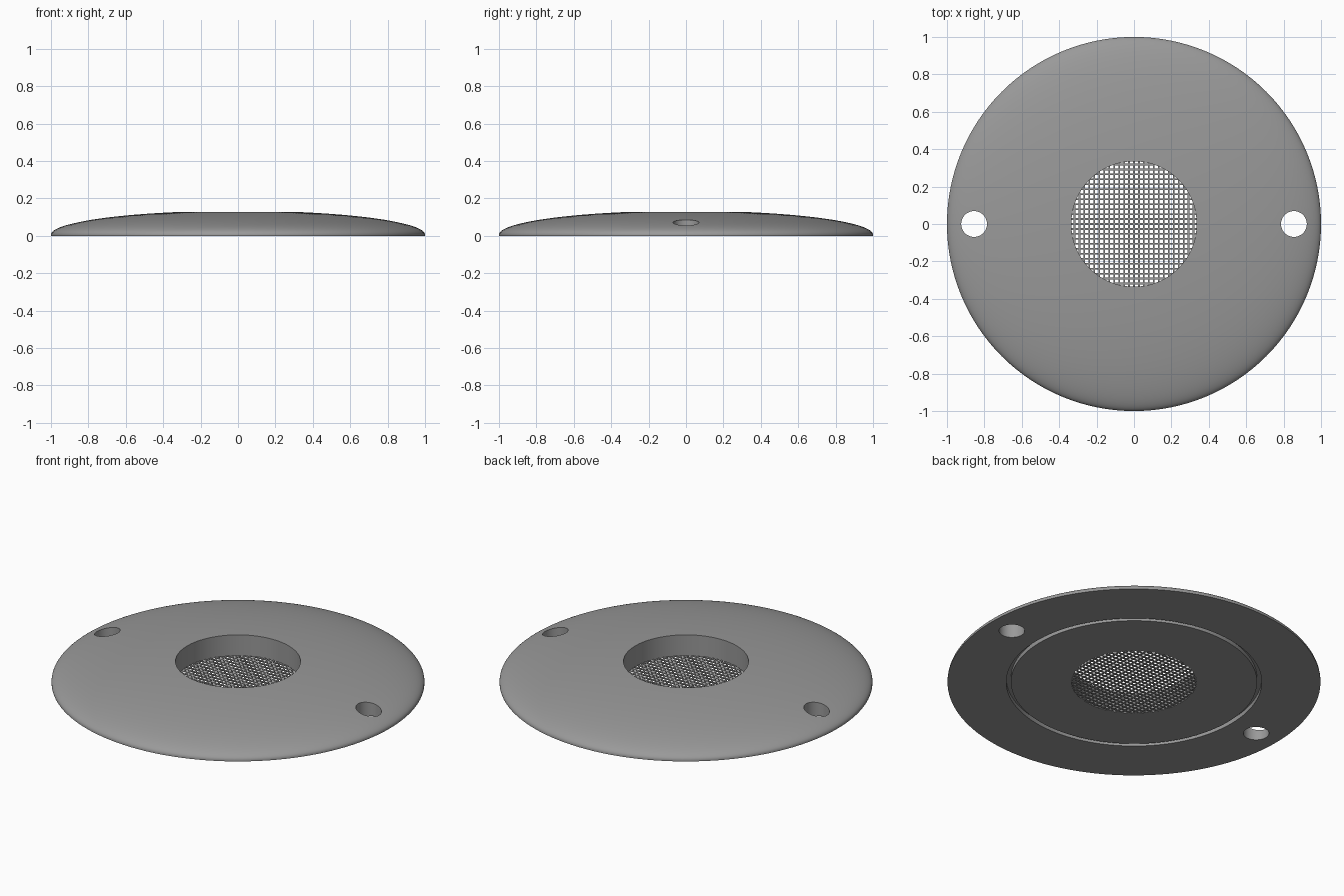
import bpy, bmesh, math

if "Cube" in bpy.data.objects:
    bpy.data.objects.remove(bpy.data.objects["Cube"])

SEG = 128
R_HOLE = 0.335      # central opening
RIM = 0.006         # thin vertical edge at the base
PITCH, BAR, MESH_H = 0.0265, 0.0085, 0.005

grey = bpy.data.materials.new("grey")
grey.diffuse_color = (0.32, 0.32, 0.32, 1)
grey.use_nodes = True
grey.node_tree.nodes["Principled BSDF"].inputs["Base Color"].default_value = grey.diffuse_color


def make_object(name, bm):
    bmesh.ops.recalc_face_normals(bm, faces=bm.faces)
    mesh = bpy.data.meshes.new(name)
    bm.to_mesh(mesh)
    bm.free()
    mesh.materials.append(grey)
    obj = bpy.data.objects.new(name, mesh)
    bpy.context.collection.objects.link(obj)
    return obj


def revolve(name, profile):
    """Spin a closed (radius, z) profile round the z axis."""
    bm = bmesh.new()
    rings = []
    for i in range(SEG):
        a = 2 * math.pi * i / SEG
        rings.append([bm.verts.new((r * math.cos(a), r * math.sin(a), z)) for r, z in profile])
    n = len(profile)
    for i in range(SEG):
        p, q = rings[i], rings[(i + 1) % SEG]
        for j in range(n):
            k = (j + 1) % n
            bm.faces.new((p[j], q[j], q[k], p[k]))
    return make_object(name, bm)


# Domed disc: elliptical top, open centre, ring groove underneath
t_end = math.acos(R_HOLE)
dome = [(math.cos(t_end * i / 24), RIM + 0.128 * math.sin(t_end * i / 24)) for i in range(25)]
groove = [(R_HOLE, 0), (0.66, 0), (0.66, 0.025), (0.685, 0.025), (0.685, 0), (1.0, 0)]
disc = revolve("domed_disc", groove + dome)

# Two screw holes
for side in (-1, 1):
    bm = bmesh.new()
    bmesh.ops.create_cone(bm, cap_ends=True, segments=48, radius1=0.069, radius2=0.069, depth=0.6)
    bmesh.ops.translate(bm, verts=bm.verts, vec=(side * 0.855, 0, 0))
    cutter = make_object("screw_hole_cutter", bm)
    cutter.hide_render = True
    cutter.hide_set(True)
    mod = disc.modifiers.new("screw_hole", 'BOOLEAN')
    mod.operation = 'DIFFERENCE'
    mod.solver = 'EXACT'
    mod.object = cutter

# Apply the cuts, then smooth the dome while keeping edges sharp
bpy.context.view_layer.objects.active = disc
disc.select_set(True)
for mod in list(disc.modifiers):
    bpy.ops.object.modifier_apply(modifier=mod.name)
bpy.ops.object.shade_smooth_by_angle(angle=math.radians(30))

# Square mesh across the bottom of the opening, bars trimmed to the circle
bm = bmesh.new()
count = int(R_HOLE / PITCH)
for axis in (0, 1):
    inset = 0.0003 * axis
    for i in range(-count, count + 1):
        c = i * PITCH
        half = math.sqrt(R_HOLE ** 2 - c ** 2) + 0.002
        size = [BAR / 2, BAR / 2]
        size[axis] = half
        centre = [c, c]
        centre[axis] = 0
        verts = bmesh.ops.create_cube(bm, size=2)["verts"]
        for v in verts:
            v.co = (centre[0] + v.co.x * size[0], centre[1] + v.co.y * size[1],
                    MESH_H / 2 + v.co.z * (MESH_H / 2 - inset))
make_object("speaker_mesh", bm)
